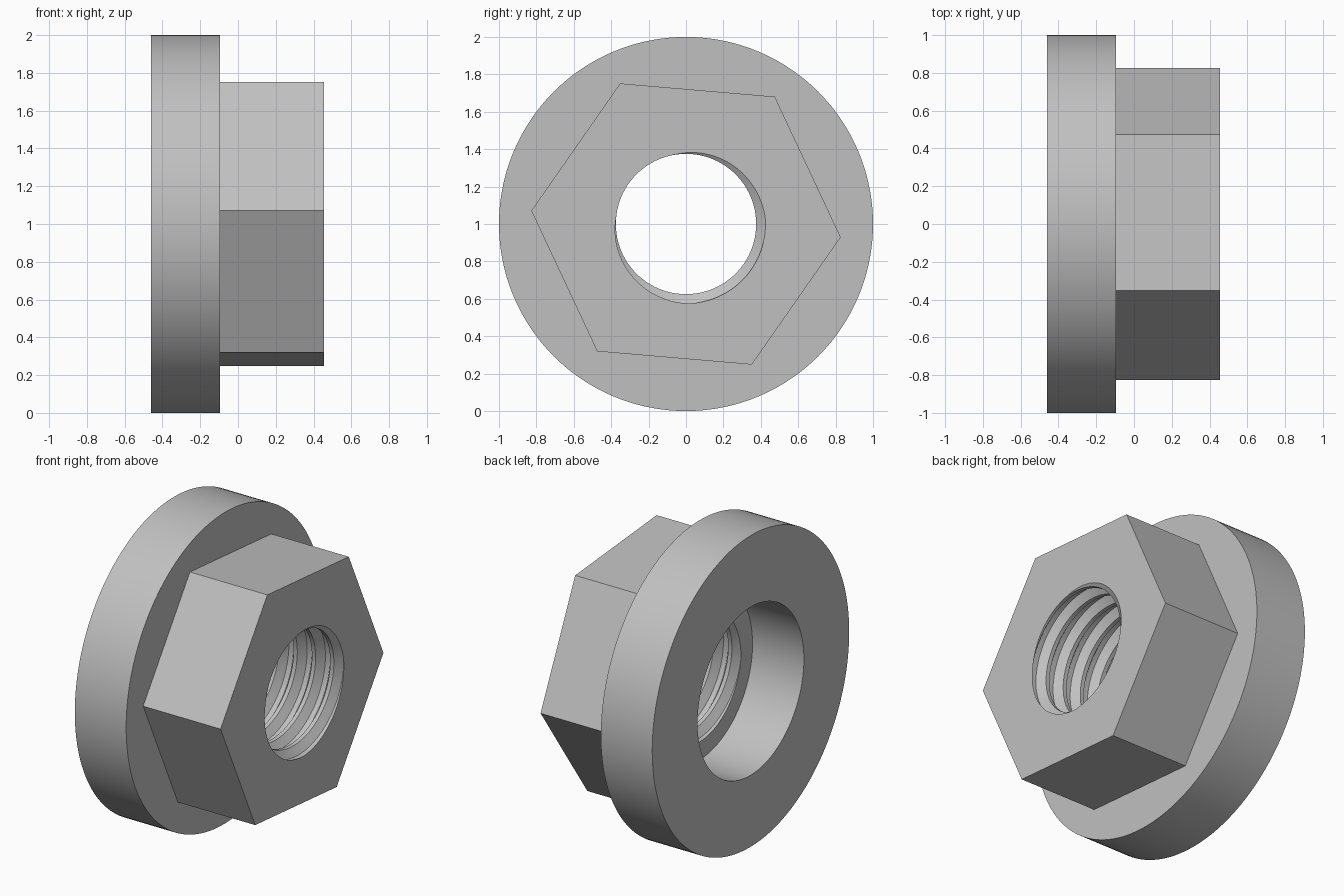
import bpy, bmesh
from math import cos, sin, pi, radians, floor

cube = bpy.data.objects.get("Cube")
if cube:
    bpy.data.objects.remove(cube, do_unlink=True)

# Main dimensions, measured along and around the x axis
BACK, STEP, FRONT = -0.46, -0.095, 0.455
FLANGE_R, BORE_R, HEX_R = 1.0, 0.54, 0.83
CREST_R, ROOT_R, PITCH = 0.375, 0.425, 0.13
HEX_TURN = radians(-4.9)
GROOVE_TURN = radians(42)
ROOT_HALF, MOUTH_HALF = 0.13, 0.40      # groove half widths, in pitches
SEGMENTS = 144

steel = bpy.data.materials.new("plain_steel_grey")
steel.use_nodes = True
grey = (0.53, 0.53, 0.53, 1)
steel.diffuse_color = grey
steel.node_tree.nodes["Principled BSDF"].inputs["Base Color"].default_value = grey


def hex_radius(angle):
    """Distance from the axis to the hexagon at this angle."""
    local = (angle - HEX_TURN) % (pi / 3) - pi / 6
    return HEX_R * cos(pi / 6) / cos(local)


def thread_radius(x, angle):
    """Radius of the trapezoidal thread groove."""
    u = (x - FRONT) / PITCH - (angle + GROOVE_TURN) / (2 * pi)
    off = abs(u - floor(u + 0.5))
    t = (MOUTH_HALF - off) / (MOUTH_HALF - ROOT_HALF)
    return CREST_R + (ROOT_R - CREST_R) * min(1, max(0, t))


def flange_profile(angle):
    return [(STEP, BORE_R), (BACK, BORE_R), (BACK, FLANGE_R),
            (STEP, FLANGE_R), (STEP, hex_radius(angle))]


def nut_profile(angle):
    hexagon = hex_radius(angle)
    xs = [FRONT]
    for k in range(1, -8, -1):
        for b in (MOUTH_HALF, ROOT_HALF, -ROOT_HALF, -MOUTH_HALF):
            x = FRONT + PITCH * ((angle + GROOVE_TURN) / (2 * pi) + k + b)
            xs.append(min(FRONT, max(STEP, x)))
    xs.append(STEP)
    thread = [(x, thread_radius(x, angle)) for x in xs]
    return [(STEP, hexagon), (FRONT, hexagon)] + thread + [(STEP, BORE_R)]


def sweep(name, profile):
    """Carry an angle-dependent profile once around the x axis."""
    bm = bmesh.new()
    rows = []
    for i in range(SEGMENTS + 1):
        a = HEX_TURN + 2 * pi * i / SEGMENTS
        rows.append([bm.verts.new((x, r * cos(a), 1 + r * sin(a)))
                     for x, r in profile(a)])
    for p, q in zip(rows, rows[1:]):
        for j in range(len(p) - 1):
            bm.faces.new((p[j], q[j], q[j + 1], p[j + 1]))
    bmesh.ops.remove_doubles(bm, verts=bm.verts[:], dist=0.00005)
    mesh = bpy.data.meshes.new(name)
    bm.to_mesh(mesh)
    bm.free()
    mesh.materials.append(steel)
    obj = bpy.data.objects.new(name, mesh)
    bpy.context.collection.objects.link(obj)
    bpy.ops.object.select_all(action='DESELECT')
    obj.select_set(True)
    bpy.context.view_layer.objects.active = obj
    bpy.ops.object.shade_smooth_by_angle(angle=radians(25))


# Round collar with its counterbore, then the threaded hexagon
sweep("flange", flange_profile)
sweep("hex_nut", nut_profile)
